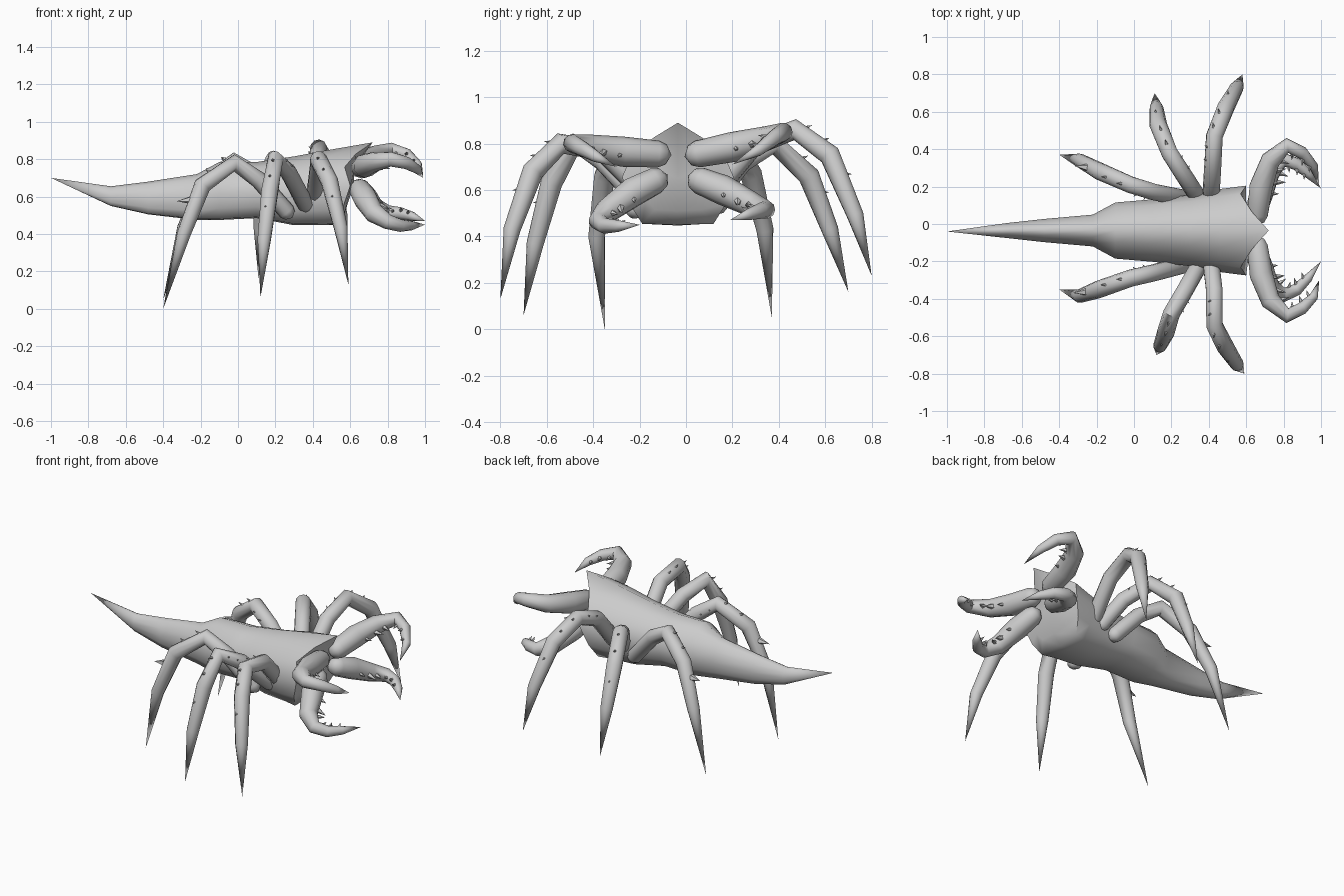
import bpy, bmesh, math
from mathutils import Vector

if "Cube" in bpy.data.objects:
    bpy.data.objects.remove(bpy.data.objects["Cube"], do_unlink=True)

grey = bpy.data.materials.new("shell grey")
grey.use_nodes = True
colour = (0.6, 0.6, 0.6, 1)
grey.diffuse_color = colour
grey.node_tree.nodes["Principled BSDF"].inputs["Base Color"].default_value = colour


def finish(bm, name, angle):
    bmesh.ops.recalc_face_normals(bm, faces=bm.faces)
    mesh = bpy.data.meshes.new(name)
    bm.to_mesh(mesh)
    bm.free()
    mesh.materials.append(grey)
    ob = bpy.data.objects.new(name, mesh)
    bpy.context.collection.objects.link(ob)
    bpy.ops.object.select_all(action='DESELECT')
    ob.select_set(True)
    bpy.context.view_layer.objects.active = ob
    bpy.ops.object.shade_smooth_by_angle(angle=math.radians(angle))


def skin(bm, rings):
    n = len(rings[0])
    for a, b in zip(rings, rings[1:]):
        for i in range(n):
            j = (i + 1) % n
            bm.faces.new((a[i], a[j], b[j], b[i]))


def fan(bm, ring, point):
    tip = bm.verts.new(point)
    for i in range(len(ring)):
        bm.faces.new((ring[i], ring[(i + 1) % len(ring)], tip))


def frame(axis):
    side = axis.cross(Vector((0.3, 0.2, 1)))
    if side.length < 0.05:
        side = axis.cross(Vector((1, 0, 0)))
    side.normalize()
    return side, side.cross(axis).normalized()


def spike(bm, base, direction, length, radius):
    d = direction.normalized()
    u, v = frame(d)
    ring = []
    for k in range(5):
        a = math.tau * k / 5
        ring.append(bm.verts.new(base + radius * (math.cos(a) * u + math.sin(a) * v)))
    fan(bm, ring, base + d * length)


def limb(name, path, radii, spikes, spike_dir):
    """Tapered tube with a rounded root, a pointed end and spines.
    Spikes are (segment, fraction, length)."""
    pts = [Vector(p) for p in path]
    bm = bmesh.new()
    start = (pts[1] - pts[0]).normalized()
    # a small extra ring rounds the root
    stations = [(pts[0] - start * radii[0] * 0.6, start, radii[0] * 0.75)]
    for i in range(len(pts) - 1):
        before = (pts[i] - pts[max(i - 1, 0)]).normalized()
        axis = (before + (pts[i + 1] - pts[i]).normalized()).normalized()
        stations.append((pts[i], axis, radii[i]))
    rings, prev = [], None
    for p, axis, r in stations:
        u = frame(axis)[0] if prev is None else (prev - axis * prev.dot(axis)).normalized()
        v = axis.cross(u)
        prev = u
        rings.append([bm.verts.new(p + r * (math.cos(math.tau * k / 10) * u
                                            + math.sin(math.tau * k / 10) * v))
                      for k in range(10)])
    skin(bm, rings)
    fan(bm, rings[0], pts[0] - start * radii[0])
    fan(bm, rings[-1], pts[-1])
    ends = list(radii) + [0]
    for seg, t, length in spikes:
        axis = (pts[seg + 1] - pts[seg]).normalized()
        d = Vector(spike_dir)
        d = (d - axis * d.dot(axis)).normalized()
        r = ends[seg] * (1 - t) + ends[seg + 1] * t
        spike(bm, pts[seg].lerp(pts[seg + 1], t) + d * r * 0.8,
              d + axis * 0.5, length, length * 0.3)
    finish(bm, name, 60)


# Body: half cross-section (width, height) swept along x, pointed at the tail
def mirrored(half):
    return half + [(-p[0],) + p[1:] for p in half[-2:0:-1]]


profile = mirrored([(0, 1), (0.42, 0.91), (0.82, 0.72), (1, 0.47),
                    (0.86, 0.2), (0.62, 0.02), (0, 0)])
# x, bottom, top, half width
sections = [(-0.68, 0.55, 0.655, 0.04), (-0.48, 0.505, 0.68, 0.062),
            (-0.22, 0.475, 0.72, 0.085), (-0.1, 0.475, 0.785, 0.15),
            (0.1, 0.485, 0.785, 0.167), (0.3, 0.447, 0.815, 0.19),
            (0.46, 0.447, 0.845, 0.222)]
bm = bmesh.new()
rings = [[bm.verts.new((x, w * hw - 0.035, lo + h * (hi - lo))) for w, h in profile]
         for x, lo, hi, hw in sections]
# front rim of the shell (width, height, x): beak above, flared cheeks, short belly
rim = mirrored([(0, 1, 0.72), (0.42, 0.86, 0.63), (0.82, 0.7, 0.57), (1, 0.47, 0.6),
                (0.86, 0.2, 0.56), (0.64, 0.01, 0.53), (0, 0, 0.52)])
rings.append([bm.verts.new((x, w * 0.24 - 0.035, 0.45 + h * 0.44)) for w, h, x in rim])
# rounded face tucked under the beak
rings.append([bm.verts.new((0.57 + h * 0.06, w * 0.16 - 0.035, 0.51 + h * 0.27))
              for w, h in profile])
skin(bm, rings)
fan(bm, rings[0], (-1, -0.04, 0.7))
fan(bm, rings[-1], (0.615, -0.035, 0.65))
finish(bm, "body_shell", 65)

# Walking legs
leg_radii = [0.046, 0.046, 0.046, 0.047, 0.037]
legs = {
    "right_front_leg": [(0.41, -0.19, 0.6), (0.43, -0.36, 0.77), (0.43, -0.54, 0.8),
                        (0.49, -0.66, 0.68), (0.55, -0.75, 0.43), (0.59, -0.8, 0.13)],
    "right_middle_leg": [(0.36, -0.2, 0.56), (0.27, -0.36, 0.73), (0.2, -0.48, 0.8),
                         (0.17, -0.58, 0.63), (0.14, -0.65, 0.37), (0.12, -0.7, 0.06)],
    "right_rear_leg": [(0.26, -0.22, 0.52), (0.11, -0.26, 0.69), (-0.02, -0.29, 0.78),
                       (-0.19, -0.35, 0.66), (-0.29, -0.385, 0.4), (-0.4, -0.35, 0)],
    "left_front_leg": [(0.41, 0.13, 0.6), (0.42, 0.29, 0.79), (0.43, 0.47, 0.86),
                       (0.49, 0.62, 0.75), (0.55, 0.73, 0.49), (0.58, 0.8, 0.23)],
    "left_middle_leg": [(0.35, 0.13, 0.58), (0.28, 0.24, 0.72), (0.19, 0.38, 0.8),
                        (0.13, 0.53, 0.66), (0.12, 0.62, 0.43), (0.11, 0.7, 0.16)],
    "left_rear_leg": [(0.26, 0.14, 0.54), (0.11, 0.17, 0.71), (-0.02, 0.21, 0.79),
                      (-0.18, 0.28, 0.67), (-0.29, 0.34, 0.43), (-0.4, 0.37, 0.05)],
}
for name, path in legs.items():
    rear = "rear" in name
    out = (-0.8, 0, 0.5) if rear else (-0.3, -1 if "right" in name else 1, 0.6)
    limb(name, path, leg_radii,
         [(1, 0.3, 0.025), (1, 0.7, 0.025), (2, 0.15, 0.03), (2, 0.65, 0.03),
          (3, 0.35, 0.07 if rear else 0.025)], out)

# Grasping claws, with spines along the inner edge
claw_radii = [0.058, 0.065, 0.054, 0.04, 0.034, 0.025]
claws = {
    "right_upper_claw": [(0.66, -0.12, 0.755), (0.68, -0.27, 0.765), (0.73, -0.41, 0.785),
                         (0.82, -0.49, 0.8), (0.9, -0.45, 0.78), (0.96, -0.39, 0.745),
                         (0.99, -0.3, 0.7)],
    "left_upper_claw": [(0.66, 0.05, 0.755), (0.68, 0.2, 0.785), (0.73, 0.34, 0.82),
                        (0.82, 0.42, 0.85), (0.9, 0.38, 0.825), (0.96, 0.31, 0.77),
                        (0.99, 0.2, 0.71)],
    "right_lower_claw": [(0.65, -0.13, 0.64), (0.68, -0.23, 0.59), (0.73, -0.34, 0.51),
                         (0.8, -0.38, 0.465), (0.87, -0.35, 0.445), (0.93, -0.29, 0.445),
                         (1, -0.2, 0.45)],
    "left_lower_claw": [(0.65, 0.06, 0.64), (0.68, 0.16, 0.6), (0.73, 0.28, 0.54),
                        (0.8, 0.345, 0.515), (0.87, 0.32, 0.51), (0.93, 0.27, 0.495),
                        (1, 0.19, 0.47)],
}
for name, path in claws.items():
    inward = 1 if "right" in name else -1
    limb(name, path, claw_radii,
         [(1, 0.2, 0.045), (1, 0.7, 0.06), (2, 0.3, 0.05), (3, 0.5, 0.035),
          (4, 0.2, 0.04), (4, 0.8, 0.035)],
         (0.5, inward, 0.2 if "lower" in name else -0.4))
